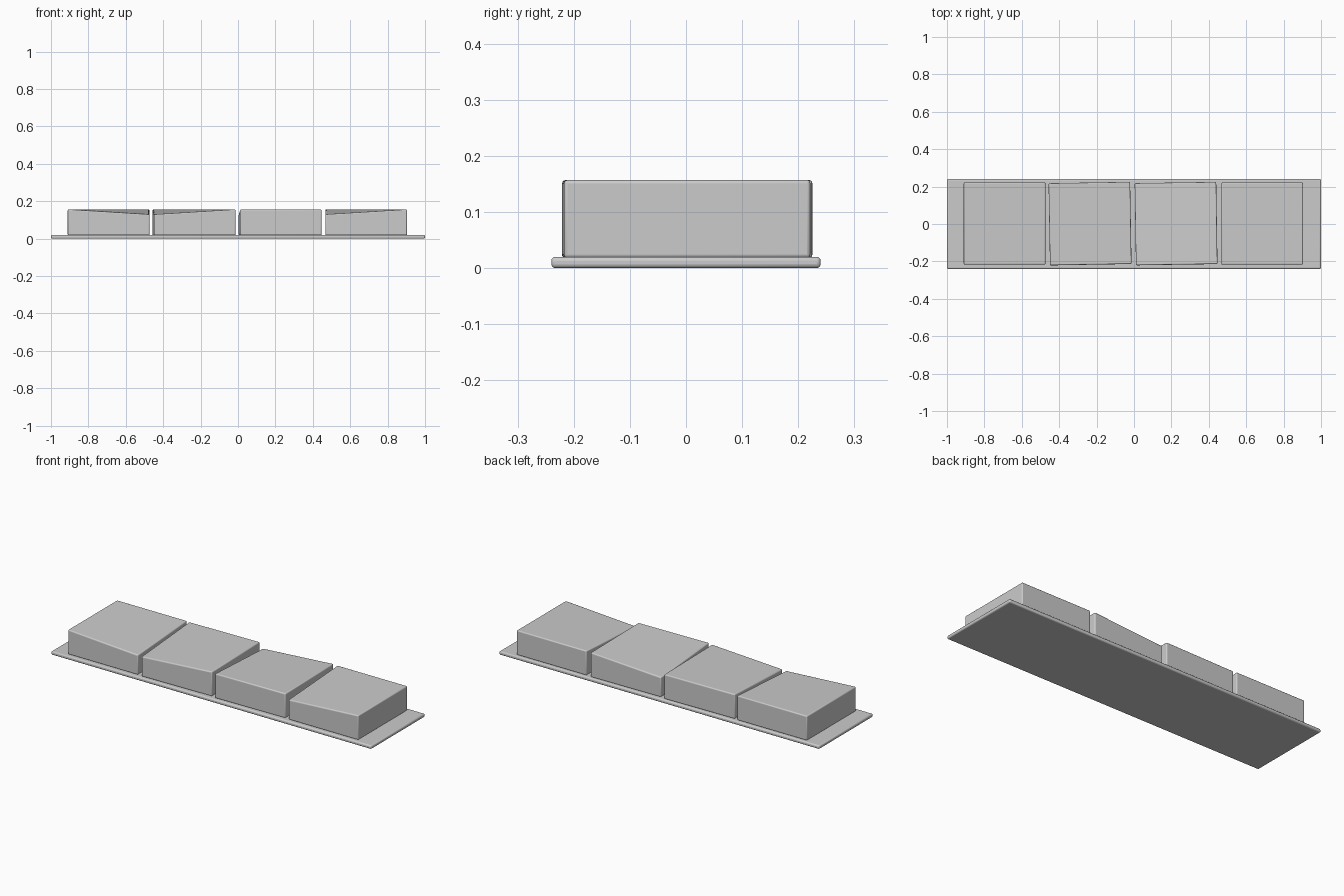
import bpy, bmesh
from math import radians

if "Cube" in bpy.data.objects:
    bpy.data.objects.remove(bpy.data.objects["Cube"])


def rounded_box(name, center, size, bevel, angle=0.0, low_corner=None, drop=0.0):
    bm = bmesh.new()
    bmesh.ops.create_cube(bm, size=1)
    for v in bm.verts:
        signs = tuple(1 if c > 0 else -1 for c in v.co)
        v.co = [c * s for c, s in zip(v.co, size)]
        if low_corner and signs == (*low_corner, 1):
            v.co.z -= drop
    me = bpy.data.meshes.new(name)
    bm.to_mesh(me)
    bm.free()
    ob = bpy.data.objects.new(name, me)
    bpy.context.collection.objects.link(ob)
    ob.location = center
    ob.rotation_euler.z = radians(angle)
    mod = ob.modifiers.new("soft_edges", 'BEVEL')
    mod.width = bevel
    mod.segments = 3
    bpy.ops.object.select_all(action='DESELECT')
    ob.select_set(True)
    bpy.context.view_layer.objects.active = ob
    bpy.ops.object.shade_smooth_by_angle(angle=radians(40))
    return ob


# thin base plate
rounded_box("base_plate", (0, 0, 0.01), (2.0, 0.48, 0.02), 0.007)

# four blocks: x centre, width, twist, which top corner sags
blocks = [
    (-0.692, 0.437, 0.0, (1, -1)),
    (-0.235, 0.436, 1.0, (-1, -1)),
    (0.225, 0.436, 0.9, (-1, 1)),
    (0.685, 0.437, 0.0, (-1, -1)),
]
for i, (x, width, twist, corner) in enumerate(blocks, 1):
    rounded_box(f"block_{i}", (x, 0.002, 0.0875), (width, 0.439, 0.139),
                0.006, twist, corner, 0.027)
